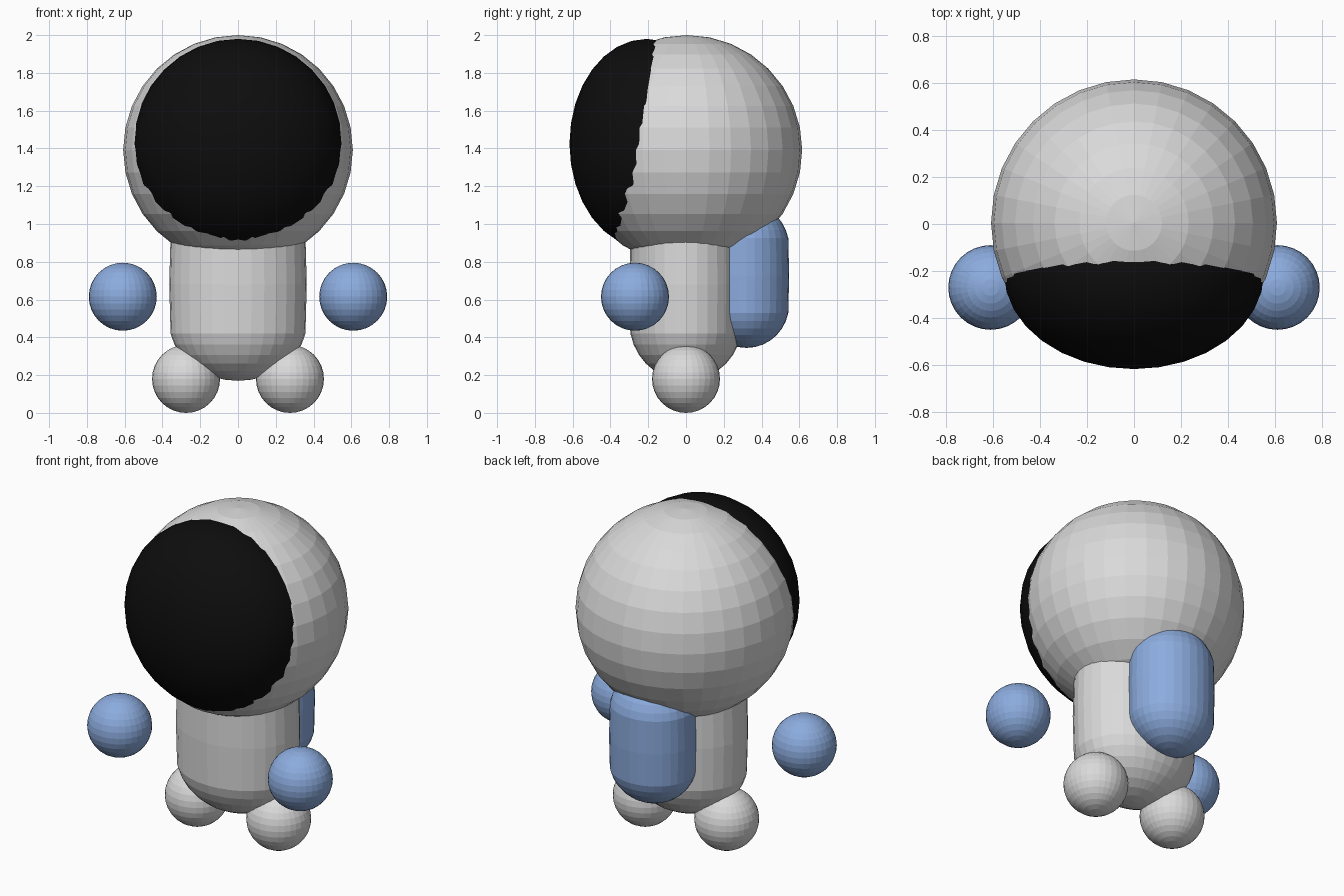
import bpy

if "Cube" in bpy.data.objects:
    bpy.data.objects.remove(bpy.data.objects["Cube"])


def material(name, rgb):
    m = bpy.data.materials.new(name)
    m.diffuse_color = (*rgb, 1)
    m.use_nodes = True
    m.node_tree.nodes["Principled BSDF"].inputs["Base Color"].default_value = m.diffuse_color
    return m


grey = material("light grey", (0.70, 0.70, 0.70))
blue = material("soft blue", (0.26, 0.41, 0.73))
black = material("black", (0.004, 0.004, 0.004))


def ball(name, centre, radii, mat, stretch=0.0):
    """Flat-shaded ellipsoid; stretch pulls its halves apart into a capsule."""
    bpy.ops.mesh.primitive_uv_sphere_add(segments=32, ring_count=16, radius=1)
    ob = bpy.context.object
    ob.name = ob.data.name = name
    for v in ob.data.vertices:
        side = (v.co.z > 0.01) - (v.co.z < -0.01)
        v.co = [c * r for c, r in zip(v.co, radii)]
        v.co.z += side * stretch
    ob.location = centre
    ob.data.materials.append(mat)
    return ob


# Head and the dark visor bulging out of its front
ball("head", (0, 0.005, 1.392), (0.608, 0.61, 0.608), grey)
visor = ball("visor", (0, -0.208, 1.425), (0.553, 0.409, 0.555), black)
bpy.ops.object.shade_smooth()

# Oval torso and the tank on its back
ball("torso", (0, 0, 0.68), (0.364, 0.30, 0.31), grey, stretch=0.20)
ball("back_tank", (0, 0.32, 0.727), (0.25, 0.226, 0.23), blue, stretch=0.153)

# Floating hands and round feet, mirrored left and right
for label, s in (("left", -1), ("right", 1)):
    ball(label + "_hand", (s * 0.61, -0.27, 0.615), (0.18,) * 3, blue)
    ball(label + "_foot", (s * 0.275, 0, 0.18), (0.18,) * 3, grey)
